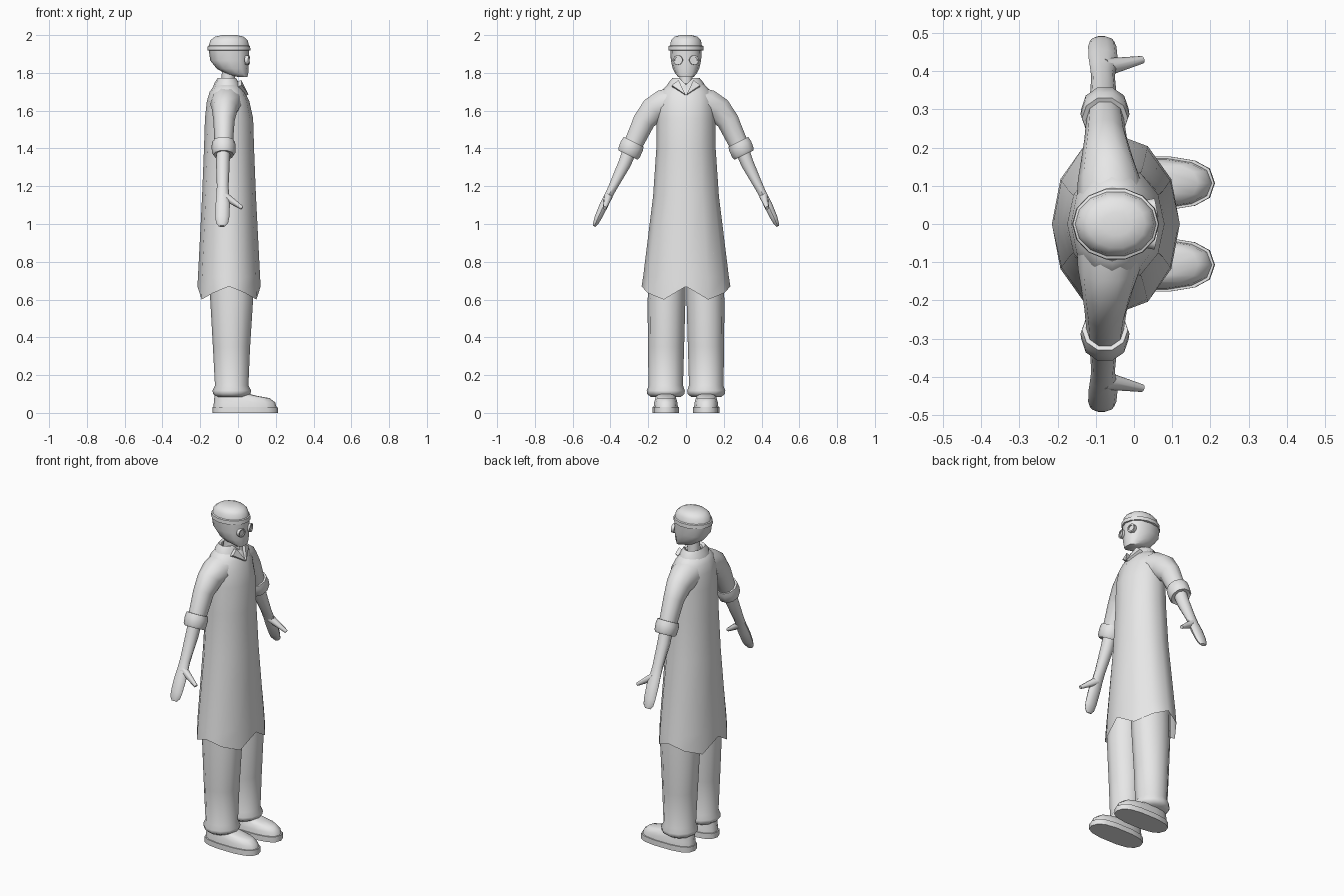
import bpy, bmesh, math
from mathutils import Vector, Matrix

GREY = bpy.data.materials.new("plain_grey")
GREY.diffuse_color = (0.8, 0.8, 0.8, 1)


def finish(name, bm, mirror=False, angle=45):
    bmesh.ops.recalc_face_normals(bm, faces=bm.faces)
    me = bpy.data.meshes.new(name)
    bm.to_mesh(me)
    bm.free()
    me.materials.append(GREY)
    ob = bpy.data.objects.new(name, me)
    bpy.context.collection.objects.link(ob)
    bpy.ops.object.select_all(action='DESELECT')
    ob.select_set(True)
    bpy.context.view_layer.objects.active = ob
    bpy.ops.object.shade_smooth_by_angle(angle=math.radians(angle))
    if mirror:
        m = ob.modifiers.new("mirror", 'MIRROR')
        m.use_axis = (False, True, False)
    return ob


def loft(name, rings, n=12, power=1.0, mirror=False, caps=(True, True), adjust=None, angle=45):
    """Skin rings of (x, y, z, radius_x, radius_side, tilt degrees in the yz plane)."""
    bm = bmesh.new()
    loops = []
    for i, (x, y, z, rx, rv, tilt) in enumerate(rings):
        a = math.radians(tilt)
        side = Vector((0, math.cos(a), math.sin(a)))
        loop = []
        for k in range(n):
            t = 2 * math.pi * k / n
            c, s = math.cos(t), math.sin(t)
            c = math.copysign(abs(c) ** power, c)
            s = math.copysign(abs(s) ** power, s)
            p = Vector((x + rx * c, y, z)) + side * rv * s
            if adjust:
                adjust(p, i, k)
            loop.append(bm.verts.new(p))
        loops.append(loop)
    for a, b in zip(loops, loops[1:]):
        for k in range(n):
            j = (k + 1) % n
            bm.faces.new((a[k], a[j], b[j], b[k]))
    if caps[0]:
        bm.faces.new(loops[0])
    if caps[1]:
        bm.faces.new(loops[-1])
    return finish(name, bm, mirror, angle)


def span(z, x0, x1, ry, y=0):
    """Level ring given by its back and front x."""
    return ((x0 + x1) / 2, y, z, (x1 - x0) / 2, ry, 0)


# Long coat with a pointed hem
def hem(p, i, k):
    if i == 0:
        p.z += (0.07, 0.0, 0.035)[min(k % 6, 6 - k % 6)] if k % 6 < 3 or k % 6 > 3 else 0.07
        # side points sit high, diagonal points sit low
        q = min(k % 6, 6 - k % 6)
        p.z = 0.60 + (0.07, 0.0, 0.035, 0.07)[q]


loft("coat", [span(0.62, -0.215, 0.12, 0.235), span(0.72, -0.212, 0.117, 0.227),
              span(1.15, -0.19, 0.095, 0.174), span(1.40, -0.18, 0.085, 0.157),
              span(1.56, -0.175, 0.08, 0.155), span(1.65, -0.165, 0.06, 0.15),
              span(1.70, -0.15, 0.035, 0.135), span(1.735, -0.125, 0.012, 0.10),
              span(1.745, -0.09, -0.02, 0.05)], caps=(False, True), adjust=hem)

# Short sleeves and rolled cuffs
loft("sleeve", [(-0.06, 0.06, 1.64, 0.09, 0.09, 80), (-0.065, 0.115, 1.632, 0.082, 0.085, 65),
                (-0.07, 0.17, 1.605, 0.068, 0.075, 45), (-0.074, 0.222, 1.545, 0.056, 0.062, 30),
                (-0.076, 0.285, 1.41, 0.048, 0.052, 26)], n=10, mirror=True)
loft("cuff", [(-0.076, 0.277, 1.435, 0.046, 0.046, 26), (-0.076, 0.277, 1.435, 0.06, 0.062, 26),
              (-0.076, 0.287, 1.412, 0.064, 0.067, 26), (-0.076, 0.302, 1.377, 0.062, 0.065, 26),
              (-0.076, 0.307, 1.365, 0.054, 0.058, 26), (-0.076, 0.305, 1.37, 0.036, 0.036, 26)],
     n=10, mirror=True)

# Forearm running into a flat mitten hand, with thumb
loft("forearm_and_hand", [(-0.078, 0.29, 1.41, 0.036, 0.04, 26), (-0.08, 0.325, 1.32, 0.036, 0.036, 26),
                          (-0.081, 0.385, 1.20, 0.031, 0.025, 27), (-0.081, 0.41, 1.15, 0.034, 0.022, 28),
                          (-0.081, 0.435, 1.10, 0.038, 0.024, 28), (-0.083, 0.465, 1.035, 0.037, 0.02, 28),
                          (-0.084, 0.478, 1.005, 0.032, 0.015, 28), (-0.085, 0.486, 0.988, 0.017, 0.008, 28)],
     n=10, mirror=True)
bm = bmesh.new()
a, b = Vector((-0.075, 0.41, 1.15)), Vector((0.022, 0.43, 1.085))
bmesh.ops.create_cone(bm, cap_ends=True, segments=8, radius1=0.024, radius2=0.010, depth=(b - a).length,
                      matrix=Matrix.Translation((a + b) / 2) @ (b - a).to_track_quat('Z', 'Y').to_matrix().to_4x4())
finish("thumb", bm, True)

# Trouser legs with gathered ankles
loft("trouser_leg", [span(0.085, -0.115, 0.045, 0.08, 0.107), span(0.10, -0.132, 0.066, 0.099, 0.107),
                     span(0.118, -0.135, 0.07, 0.101, 0.107), span(0.145, -0.122, 0.055, 0.091, 0.107),
                     span(0.35, -0.133, 0.064, 0.096, 0.106), span(0.60, -0.147, 0.08, 0.10, 0.103),
                     span(0.85, -0.15, 0.075, 0.095, 0.097)], mirror=True)

# Shoes: sole and upper
loft("shoe_sole", [span(0.0, -0.135, 0.212, 0.071, 0.107), span(0.032, -0.135, 0.21, 0.071, 0.107)],
     n=14, power=0.75, mirror=True)
loft("shoe_upper", [span(0.028, -0.13, 0.205, 0.066, 0.107), span(0.055, -0.128, 0.197, 0.063, 0.107),
                    span(0.078, -0.126, 0.168, 0.056, 0.107), span(0.09, -0.124, 0.10, 0.052, 0.107),
                    span(0.105, -0.12, 0.04, 0.05, 0.107)], n=14, power=0.8, mirror=True)

# Neck and collar
loft("neck", [span(1.70, -0.09, -0.015, 0.038), span(1.82, -0.085, -0.018, 0.034)], n=10)


def dip(p, i, k):
    if k == 0:
        p.z -= 0.035
        p.x += 0.012


loft("collar", [span(1.715, -0.135, 0.022, 0.105), span(1.745, -0.125, 0.012, 0.095),
                span(1.773, -0.108, -0.003, 0.072), span(1.765, -0.095, -0.012, 0.055),
                span(1.735, -0.09, -0.015, 0.045)], caps=(False, False), adjust=dip)
bm = bmesh.new()
lapel = [bm.verts.new(p) for p in ((0.018, 0.04, 1.762), (0.02, 0.075, 1.735), (0.056, 0.002, 1.685))]
flap = bm.faces.new(lapel)
back = bmesh.ops.extrude_face_region(bm, geom=[flap])
bmesh.ops.translate(bm, vec=(-0.02, 0, -0.008),
                    verts=[v for v in back["geom"] if isinstance(v, bmesh.types.BMVert)])
finish("collar_flap", bm, True)

# Head with a forward chin
loft("head", [span(1.778, 0.0, 0.05, 0.04), span(1.795, -0.065, 0.054, 0.056),
              span(1.822, -0.112, 0.056, 0.070), span(1.865, -0.147, 0.057, 0.080),
              span(1.93, -0.156, 0.057, 0.084)], power=0.85)

# Cap with a band-like brim
loft("cap", [span(1.918, -0.15, 0.055, 0.08), span(1.92, -0.162, 0.066, 0.095),
             span(1.942, -0.160, 0.064, 0.094), span(1.945, -0.154, 0.058, 0.086),
             span(1.972, -0.147, 0.052, 0.081), span(1.991, -0.122, 0.03, 0.064),
             span(2.0, -0.085, -0.005, 0.03)], n=14)

# Round spectacles: rim and lens
pose = Matrix.Translation((0.052, 0.042, 1.868)) @ Matrix.Rotation(math.radians(12), 4, 'Z') @ Matrix.Rotation(math.pi / 2, 4, 'Y')
bm = bmesh.new()
rows = [[bm.verts.new(pose @ Vector((r * math.cos(t), r * math.sin(t), h)))
         for t in (2 * math.pi * k / 14 for k in range(14))]
        for r, h in ((0.025, -0.012), (0.025, 0.007), (0.018, 0.007), (0.018, 0.001))]
for p, q in zip(rows, rows[1:]):
    for k in range(14):
        bm.faces.new((p[k], p[k - 1], q[k - 1], q[k]))
bm.faces.new(rows[-1])
finish("spectacle", bm, True, 30)
